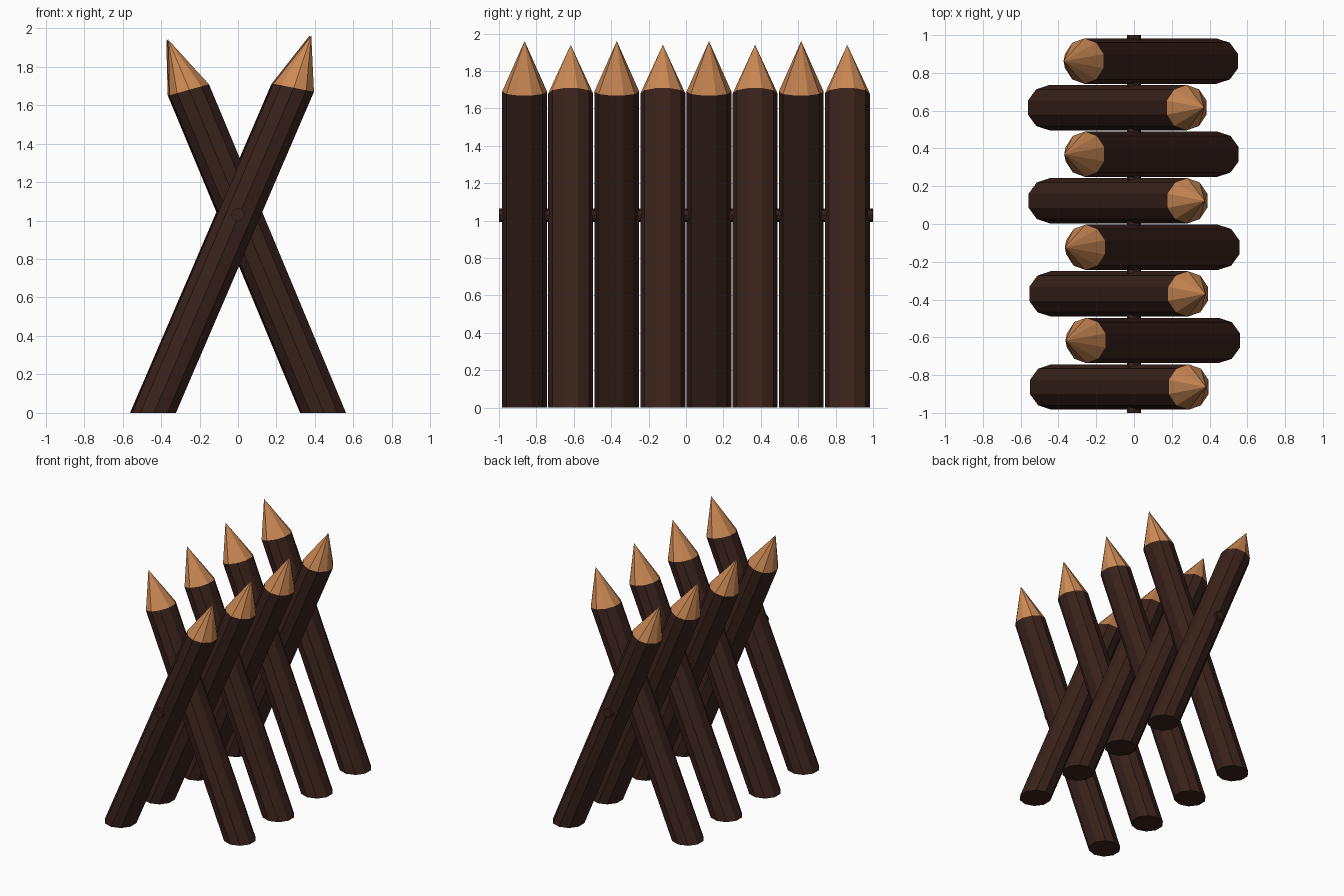
import bpy, bmesh
from math import cos, sin, pi

if "Cube" in bpy.data.objects:
    bpy.data.objects.remove(bpy.data.objects["Cube"])


def material(name, rgb):
    m = bpy.data.materials.new(name)
    m.diffuse_color = (*rgb, 1)
    m.use_nodes = True
    m.node_tree.nodes["Principled BSDF"].inputs["Base Color"].default_value = m.diffuse_color
    return m


BARK = material("bark", (0.042, 0.016, 0.011))
WOOD = material("cut_wood", (0.60, 0.25, 0.09))
SIDES, RADIUS = 10, 0.12


def finish(bm, name, mats):
    bmesh.ops.recalc_face_normals(bm, faces=bm.faces)
    mesh = bpy.data.meshes.new(name)
    bm.to_mesh(mesh)
    bm.free()
    for m in mats:
        mesh.materials.append(m)
    ob = bpy.data.objects.new(name, mesh)
    bpy.context.collection.objects.link(ob)
    return ob


def stake(name, y, lean, slope, shoulder, drop, tip):
    """Leaning log with a level foot and a sharpened, pale point."""
    bm = bmesh.new()
    shift = -0.007 * y
    foot, rim = [], []
    for i in range(SIDES):
        a = pi / SIDES + 2 * pi * i / SIDES
        u, v = RADIUS * cos(a), RADIUS * sin(a)
        z = shoulder - drop * cos(a)          # rim is lower on the outer side
        foot.append(bm.verts.new((lean * (u - 0.443) + shift, y + v, 0)))
        rim.append(bm.verts.new((lean * (u - 0.443 + slope * z) + shift, y + v, z)))
    point = bm.verts.new((lean * tip[0] + shift, y, tip[1]))
    bm.faces.new(foot)
    for i in range(SIDES):
        j = (i + 1) % SIDES
        bm.faces.new((foot[i], foot[j], rim[j], rim[i]))
        bm.faces.new((rim[i], rim[j], point)).material_index = 1
    return finish(bm, name, (BARK, WOOD))


# Row of sharpened stakes leaning alternately right and left
for k in range(8):
    y = -0.863 + k * 0.2465
    if k % 2 == 0:
        stake(f"right_stake_{k}", y, 1, 0.43, 1.69, 0.022, (0.375, 1.96))
    else:
        stake(f"left_stake_{k}", y, -1, 0.417, 1.68, 0.03, (0.367, 1.94))

# Thin rod joining the stakes where they cross
bpy.ops.mesh.primitive_cylinder_add(vertices=8, radius=0.036, depth=2,
                                    location=(0, 0, 1.03), rotation=(pi / 2, 0, 0))
rod = bpy.context.object
rod.name = "cross_rod"
rod.data.materials.append(BARK)
